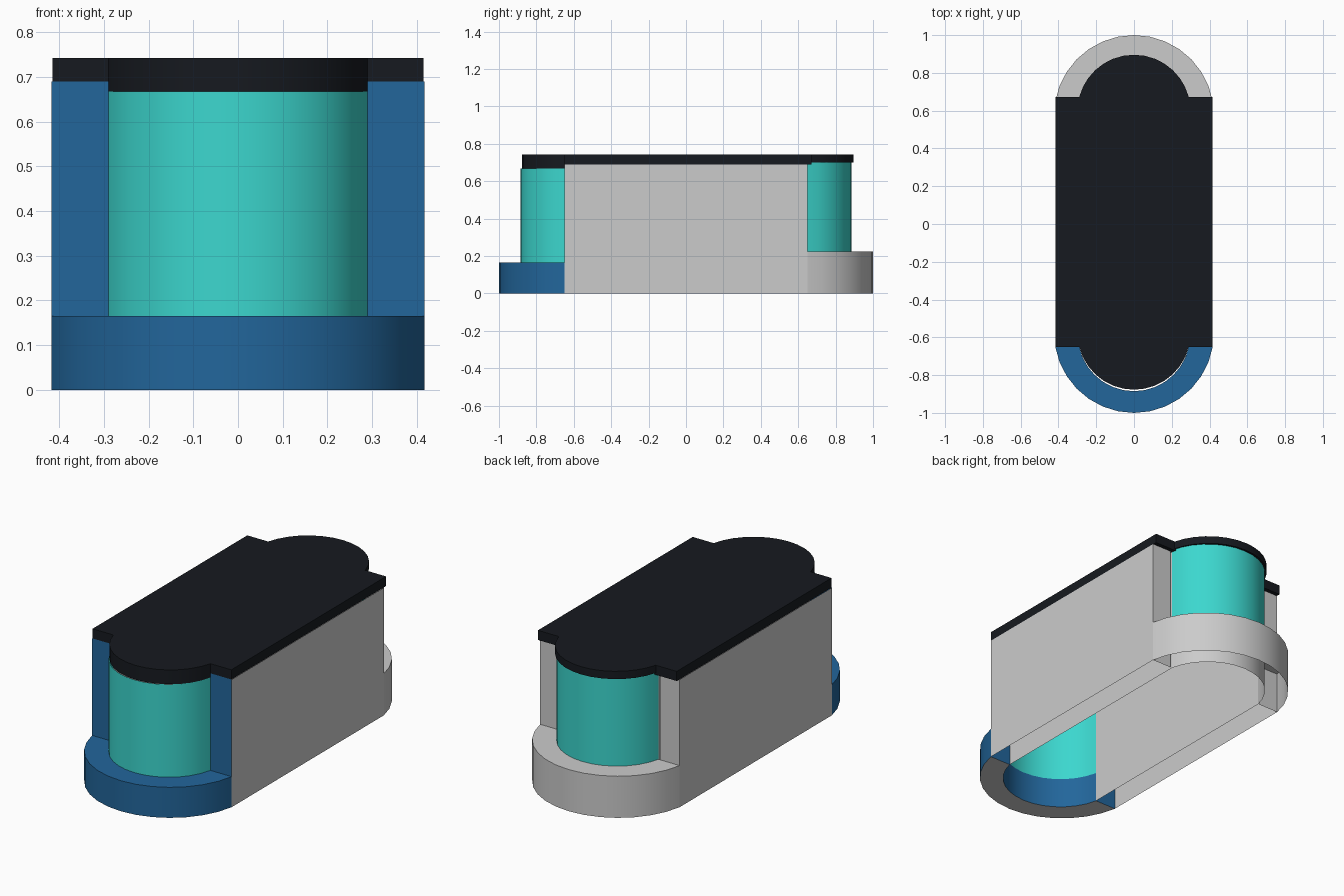
import bpy, bmesh
from math import atan2, cos, sin, pi

if "Cube" in bpy.data.objects:
    bpy.data.objects.remove(bpy.data.objects["Cube"])

W, WI = 0.417, 0.29       # outer and inner half widths
YE = 0.65                 # straight part ends here


def material(name, rgb):
    m = bpy.data.materials.new(name)
    m.diffuse_color = (*rgb, 1)
    m.use_nodes = True
    m.node_tree.nodes["Principled BSDF"].inputs["Base Color"].default_value = m.diffuse_color
    return m


blue = material("blue", (0.016, 0.133, 0.33))
cyan = material("cyan", (0.045, 0.68, 0.62))
black = material("black", (0.008, 0.010, 0.014))


def arc(half, apex, start, side, n=14):
    # counter-clockwise bow from one chord end to the other, bulging to side*y
    h = apex - start
    r = (half * half + h * h) / (2 * h)
    cy = apex - r
    a0 = atan2(start - cy, half)
    pts = []
    for i in range(n + 1):
        a = a0 + (pi - 2 * a0) * i / n
        pts.append((side * r * cos(a), side * (cy + r * sin(a))))
    return pts


def wall(bm, path, z0, z1):
    lo = [bm.verts.new((x, y, z0)) for x, y in path]
    hi = [bm.verts.new((x, y, z1)) for x, y in path]
    for i in range(len(path) - 1):
        bm.faces.new((lo[i], lo[i + 1], hi[i + 1], hi[i]))


def strip(bm, outer, inner, z, up=True):
    a = [bm.verts.new((x, y, z)) for x, y in outer]
    b = [bm.verts.new((x, y, z)) for x, y in inner]
    for i in range(len(a) - 1):
        f = (a[i], a[i + 1], b[i + 1], b[i])
        bm.faces.new(f if up else f[::-1])


def prism(bm, path, z0, z1):
    wall(bm, path + path[:1], z0, z1)
    bm.faces.new([bm.verts.new((x, y, z1)) for x, y in path])
    bm.faces.new([bm.verts.new((x, y, z0)) for x, y in reversed(path)])


def finish(name, bm, mat=None):
    bmesh.ops.remove_doubles(bm, verts=bm.verts, dist=1e-5)
    me = bpy.data.meshes.new(name)
    bm.to_mesh(me)
    bm.free()
    ob = bpy.data.objects.new(name, me)
    bpy.context.collection.objects.link(ob)
    if mat:
        me.materials.append(mat)
    bpy.ops.object.select_all(action='DESELECT')
    ob.select_set(True)
    bpy.context.view_layer.objects.active = ob
    bpy.ops.object.shade_smooth_by_angle(angle=0.6)


# long side walls, outer and inner skins
bm = bmesh.new()
for s in (-1, 1):
    wall(bm, [(s * W, -s * YE), (s * W, s * YE)], 0, 0.69)
    wall(bm, [(s * WI, s * YE), (s * WI, -s * YE)], 0, 0.69)
finish("side_walls", bm)

# rounded ends: name, side, ledge height, glass top, jamb inner edge, colour
for name, s, ledge, top, jamb, mat in (
        ("front", -1, 0.165, 0.667, 0.29, blue),
        ("back", 1, 0.225, 0.70, 0.30, None)):
    outer = arc(W, 1.0, YE, s)
    inner = arc(WI, 0.885, YE, s)
    bm = bmesh.new()
    wall(bm, outer, 0, ledge)
    wall(bm, inner[::-1], 0, ledge)
    strip(bm, outer, inner, ledge)
    for x0, x1 in ((jamb, W), (-W, -jamb)):
        wall(bm, [(-s * x0, s * YE), (-s * x1, s * YE)][::1 if x0 < x1 and s < 0 else -1]
             if s < 0 else [(x1, YE), (x0, YE)], 0, 0.69)
    finish(name + "_end", bm, mat)

    # curved window
    bm = bmesh.new()
    wall(bm, inner, ledge, top)
    finish(name + "_window", bm, cyan)

# underside of the front ledge
bm = bmesh.new()
strip(bm, arc(W, 1.0, YE, -1), arc(WI, 0.885, YE, -1), 0, up=False)
finish("front_ledge_underside", bm)

# roof slab and its rounded ends
bm = bmesh.new()
prism(bm, [(-0.415, -YE), (0.415, -YE), (0.415, 0.672), (-0.415, 0.672)], 0.69, 0.742)
finish("roof", bm, black)
bm = bmesh.new()
prism(bm, arc(WI, 0.877, YE, -1), 0.665, 0.742)
finish("front_roof_cap", bm, black)
bm = bmesh.new()
prism(bm, arc(WI, 0.896, 0.672, 1), 0.70, 0.742)
finish("back_roof_cap", bm, black)
